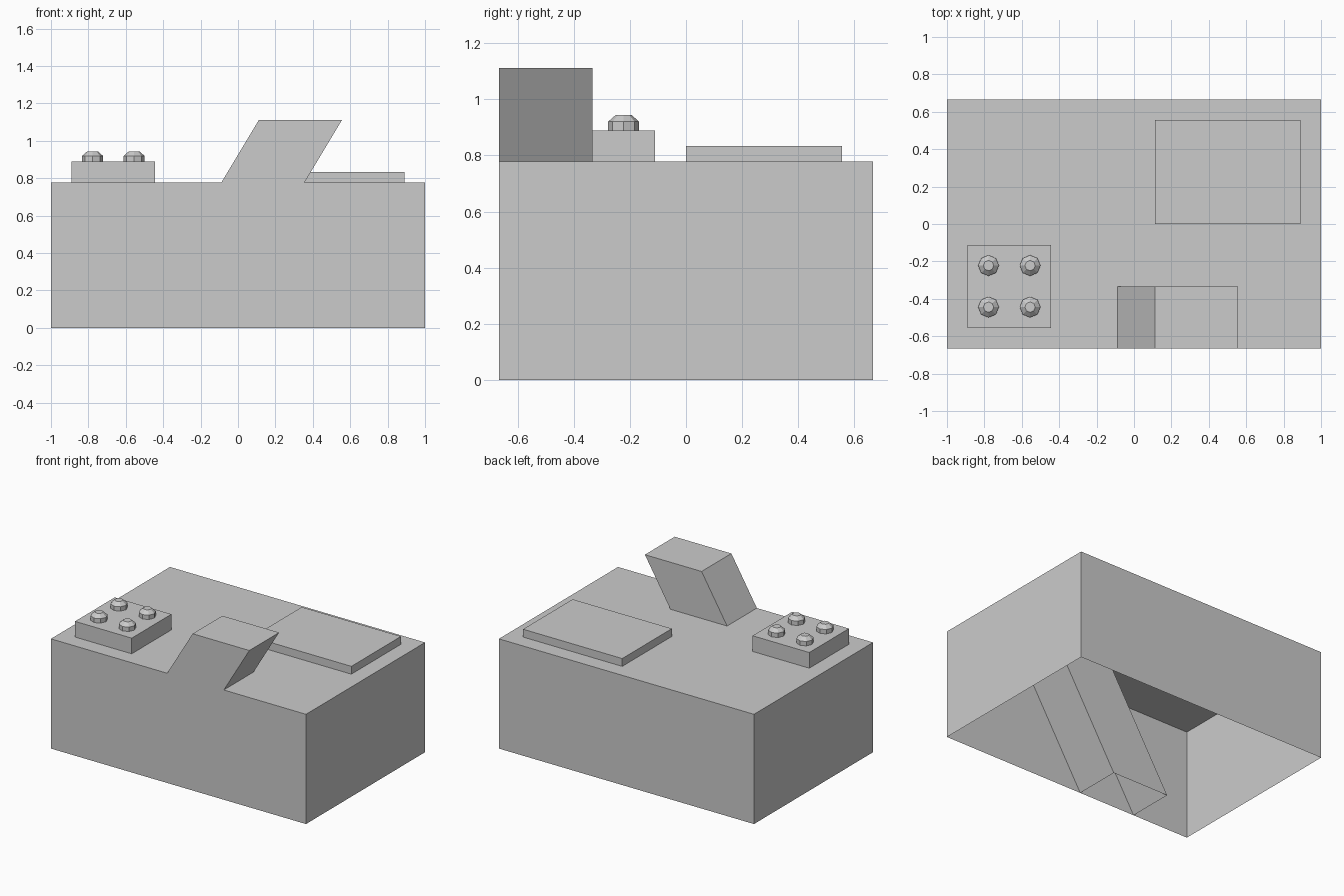
import bpy
import bmesh
import math

if "Cube" in bpy.data.objects:
    bpy.data.objects.remove(bpy.data.objects["Cube"])

TOP = 7 / 9          # height of the body's top surface
U = 1 / 9            # layout unit


def finish(name, bm):
    bmesh.ops.recalc_face_normals(bm, faces=bm.faces)
    mesh = bpy.data.meshes.new(name)
    bm.to_mesh(mesh)
    bm.free()
    obj = bpy.data.objects.new(name, mesh)
    bpy.context.collection.objects.link(obj)
    return obj


def stack(name, rings):
    """Join horizontal rings into a shell, open below and capped on top."""
    bm = bmesh.new()
    loops = [[bm.verts.new(p) for p in ring] for ring in rings]
    for low, high in zip(loops, loops[1:]):
        n = len(low)
        for i in range(n):
            j = (i + 1) % n
            bm.faces.new((low[i], low[j], high[j], high[i]))
    bm.faces.new(loops[-1])
    return finish(name, bm)


def rect(x0, x1, y0, y1, z):
    return [(x0, y0, z), (x1, y0, z), (x1, y1, z), (x0, y1, z)]


def octagon(x, y, r, z):
    return [(x + r * math.cos(i * math.pi / 4),
             y + r * math.sin(i * math.pi / 4), z) for i in range(8)]


def open_box(name, x0, x1, y0, y1, z0, z1, shear=0):
    return stack(name, [rect(x0, x1, y0, y1, z0),
                        rect(x0 + shear, x1 + shear, y0, y1, z1)])


# Hollow body, open underneath
open_box("body", -1, 1, -6 * U, 6 * U, 0, TOP)

# Leaning chute that runs through the body down to the floor
open_box("slanted_chute", -5 * U, -U, -6 * U, -3 * U, 0, 10 * U, shear=6 * U)

# Thin raised panel
open_box("top_panel", U, 8 * U, 0, 5 * U, TOP, TOP + U / 2)

# Control block with four faceted buttons
open_box("button_block", -8 * U, -4 * U, -5 * U, -U, TOP, 8 * U)
for ix, x in enumerate((-7 * U, -5 * U)):
    for iy, y in enumerate((-4 * U, -2 * U)):
        stack(f"button_{ix}_{iy}", [octagon(x, y, U / 2, 8 * U),
                                    octagon(x, y, U / 2, 0.92),
                                    octagon(x, y, U / 4, 8.5 * U)])
